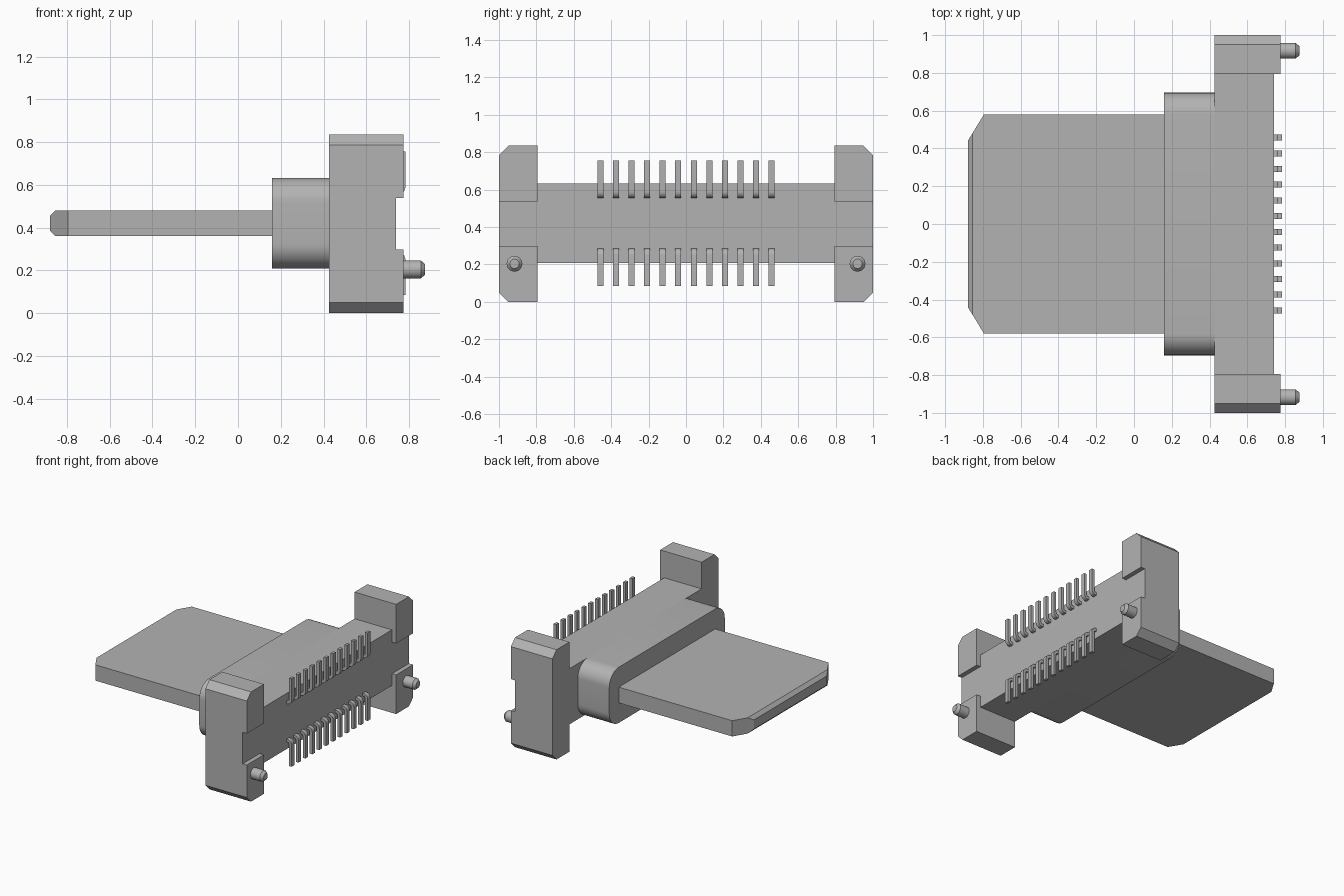
import bpy
import bmesh
from math import cos, sin, pi, radians
from mathutils import Vector

cube = bpy.data.objects.get("Cube")
if cube:
    bpy.data.objects.remove(cube, do_unlink=True)

grey = bpy.data.materials.new("plain grey")
grey.use_nodes = True
COLOUR = (0.45, 0.45, 0.45, 1)
grey.diffuse_color = COLOUR
grey.node_tree.nodes["Principled BSDF"].inputs["Base Color"].default_value = COLOUR

MID = 0.42  # height of the connector axis


def loft(name, rings, smooth=False):
    """Skin a list of matching point rings and cap both ends."""
    bm = bmesh.new()
    loops = [[bm.verts.new(p) for p in ring] for ring in rings]
    for a, b in zip(loops, loops[1:]):
        for i in range(len(a)):
            j = (i + 1) % len(a)
            bm.faces.new((a[i], a[j], b[j], b[i]))
    bm.faces.new(loops[0])
    bm.faces.new(loops[-1])
    bmesh.ops.recalc_face_normals(bm, faces=bm.faces)
    mesh = bpy.data.meshes.new(name)
    bm.to_mesh(mesh)
    bm.free()
    mesh.materials.append(grey)
    obj = bpy.data.objects.new(name, mesh)
    bpy.context.collection.objects.link(obj)
    if smooth:
        bpy.ops.object.select_all(action='DESELECT')
        obj.select_set(True)
        bpy.context.view_layer.objects.active = obj
        bpy.ops.object.shade_smooth_by_angle(angle=radians(30))
    return obj


def rect(x, hy, hz, z=MID):
    """Rectangle facing x, centred on y = 0."""
    return [(x, sy * hy, z + sz * hz) for sy, sz in ((-1, -1), (1, -1), (1, 1), (-1, 1))]


def rounded(x, hy, hz, r, steps=10):
    """Rounded rectangle facing x."""
    ring = []
    for k, (sy, sz) in enumerate(((1, 1), (-1, 1), (-1, -1), (1, -1))):
        for i in range(steps + 1):
            a = (k + i / steps) * pi / 2
            ring.append((x, sy * (hy - r) + r * cos(a), MID + sz * (hz - r) + r * sin(a)))
    return ring


def circle(x, y, z, r, n=24):
    return [(x, y + r * cos(2 * pi * i / n), z + r * sin(2 * pi * i / n)) for i in range(n)]


# Tongue: clipped corners and a bevelled leading edge
loft("tongue", [rect(-0.88, 0.44, 0.035), rect(-0.855, 0.48, 0.06),
                rect(-0.795, 0.58, 0.06), rect(0.16, 0.58, 0.06)])

# Rounded shroud and the straight body behind it
loft("shroud", [rounded(x, 0.695, 0.212, 0.115) for x in (0.16, 0.425)], smooth=True)
loft("body", [rect(x, 0.795, 0.212) for x in (0.425, 0.74)])

for side, word in ((1, "left"), (-1, "right")):
    # Mounting block with chamfered outer corners
    outline = [(0.795, 0), (0.95, 0), (1, 0.05), (1, 0.785), (0.95, 0.835), (0.795, 0.835)]
    loft(word + "_mounting_block",
         [[(x, side * y, z) for y, z in outline] for x in (0.425, 0.74)])

    # Raised feet above and below the recess
    lower = [(0.795, 0), (0.95, 0), (1, 0.05), (1, 0.298), (0.795, 0.298)]
    for label, flip in (("lower", False), ("upper", True)):
        loft(word + "_" + label + "_foot",
             [[(x, side * y, 0.835 - z if flip else z) for y, z in lower]
              for x in (0.74, 0.775)])

    # Locating peg with chamfered tip
    loft(word + "_locating_peg",
         [circle(x, side * 0.917, 0.204, r)
          for x, r in ((0.775, 0.042), (0.855, 0.042), (0.875, 0.025))], smooth=True)

# Contact pin profile: short stub, rounded bend, straight leg (x, distance from axis)
BEND, THICK, TIP_X = 0.035, 0.022, 0.783
centre = Vector((TIP_X - BEND, 0.135 + BEND))
arc = [-pi / 2 + i * pi / 12 for i in range(7)]
outer = [centre + BEND * Vector((cos(a), sin(a))) for a in arc]
inner = [centre + (BEND - THICK) * Vector((cos(a), sin(a))) for a in reversed(arc)]
pin = ([Vector((0.73, 0.135))] + outer + [Vector((TIP_X, 0.335)), Vector((TIP_X - THICK, 0.335))]
       + inner + [Vector((0.73, 0.135 + THICK))])

PINS, PITCH = 12, 0.0832
for up, word in ((1, "upper"), (-1, "lower")):
    for i in range(PINS):
        y = (i - (PINS - 1) / 2) * PITCH
        loft(f"{word}_contact_pin_{i + 1}",
             [[(p.x, y + dy, MID + up * p.y) for p in pin] for dy in (-0.016, 0.016)],
             smooth=True)
